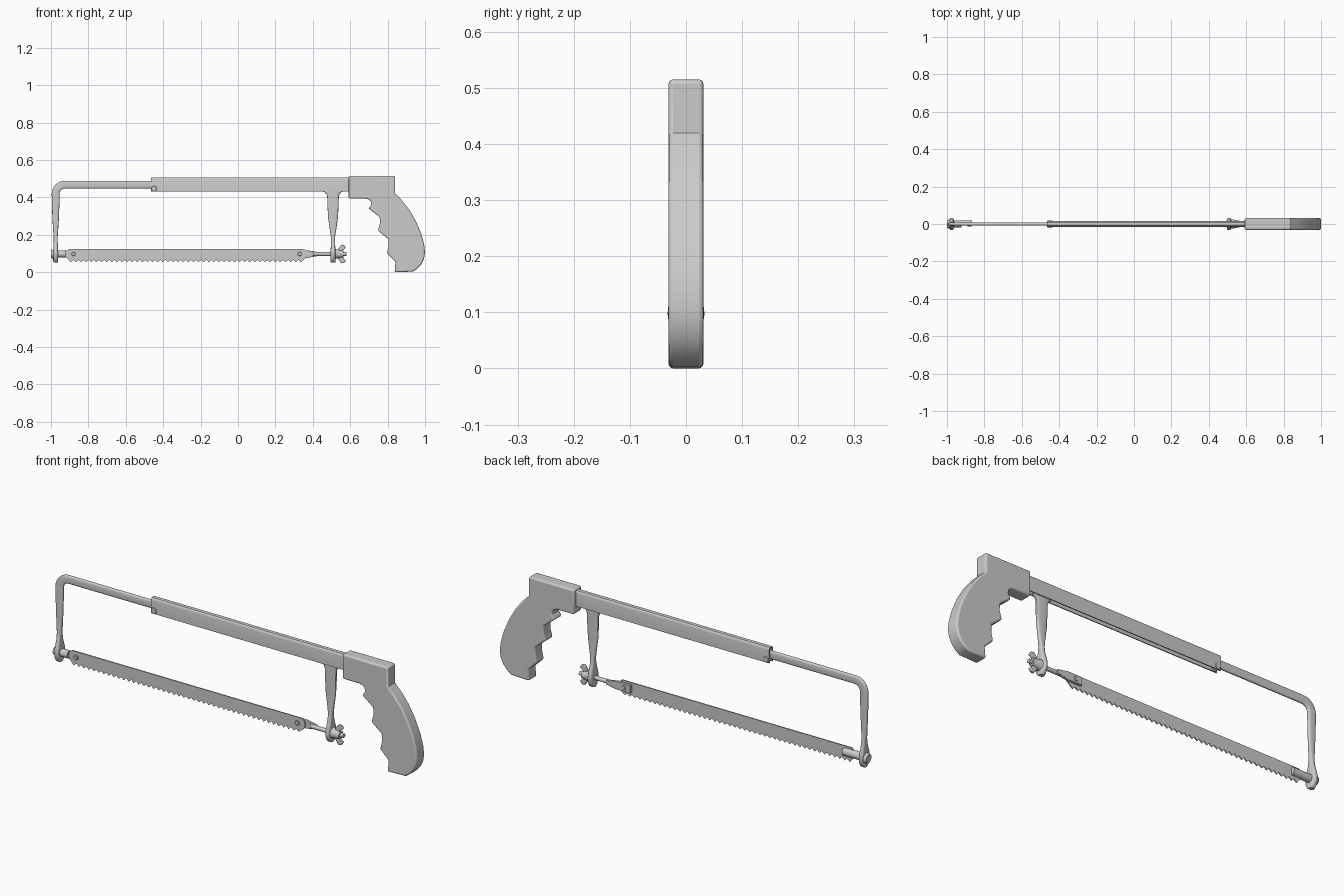
import bpy, bmesh, math
from mathutils import Vector

if "Cube" in bpy.data.objects:
    bpy.data.objects.remove(bpy.data.objects["Cube"])


def finish(bm, name, bevel=0.0, segs=2):
    bmesh.ops.recalc_face_normals(bm, faces=bm.faces)
    me = bpy.data.meshes.new(name)
    bm.to_mesh(me)
    bm.free()
    ob = bpy.data.objects.new(name, me)
    bpy.context.collection.objects.link(ob)
    if bevel:
        m = ob.modifiers.new("bevel", "BEVEL")
        m.width, m.segments = bevel, segs
        m.limit_method, m.angle_limit = "ANGLE", math.radians(50)
    bpy.ops.object.select_all(action="DESELECT")
    ob.select_set(True)
    bpy.context.view_layer.objects.active = ob
    bpy.ops.object.shade_smooth_by_angle(angle=math.radians(35))
    return ob


def prism(name, pts, lo, hi, axis="y", bevel=0.0, segs=2):
    """Extrude an (x,z) outline along y, or a (y,z) outline along x."""
    bm = bmesh.new()
    if axis == "y":
        co, d = [(a, lo, b) for a, b in pts], Vector((0, hi - lo, 0))
    else:
        co, d = [(lo, a, b) for a, b in pts], Vector((hi - lo, 0, 0))
    f = bm.faces.new([bm.verts.new(c) for c in co])
    r = bmesh.ops.extrude_face_region(bm, geom=[f])
    vs = [g for g in r["geom"] if isinstance(g, bmesh.types.BMVert)]
    bmesh.ops.translate(bm, vec=d, verts=vs)
    # restore the starting cap if the extrude consumed it
    if not f.is_valid:
        bmesh.ops.holes_fill(bm, edges=bm.edges, sides=0)
    return finish(bm, name, bevel, segs)


def loft(name, path, n=20, power=0.6):
    """Rounded section swept in the xz plane; path rows: x, z, half width, half depth."""
    bm = bmesh.new()
    rings = []
    for i, (x, z, w, d) in enumerate(path):
        a, b = path[max(i - 1, 0)], path[min(i + 1, len(path) - 1)]
        t = Vector((b[0] - a[0], 0, b[1] - a[1])).normalized()
        nrm = Vector((-t.z, 0, t.x))
        ring = []
        for k in range(n):
            c, s = math.cos(2 * math.pi * k / n), math.sin(2 * math.pi * k / n)
            c = math.copysign(abs(c) ** power, c)
            s = math.copysign(abs(s) ** power, s)
            ring.append(bm.verts.new(Vector((x, d * s, z)) + nrm * w * c))
        rings.append(ring)
    for r0, r1 in zip(rings, rings[1:]):
        for k in range(n):
            bm.faces.new((r0[k], r0[(k + 1) % n], r1[(k + 1) % n], r1[k]))
    bm.faces.new(rings[0])
    bm.faces.new(rings[-1])
    return finish(bm, name)


def round_x(name, x0, x1, z, r0, r1=None):
    r1 = r0 if r1 is None else r1
    return loft(name, [(x0, z, r0, r0), (x1, z, r1, r1)], 24, 1.0)


def round_y(name, x, z, r, y0, y1):
    pts = [(x + r * math.cos(k * math.pi / 10), z + r * math.sin(k * math.pi / 10))
           for k in range(20)]
    return prism(name, pts, y0, y1, bevel=0.002, segs=1)


ZB = 0.097  # height of the blade tension axis

# Pistol grip with finger notches
back = [(0.84, 0.42), (0.875, 0.385), (0.915, 0.335), (0.95, 0.275), (0.98, 0.205),
        (0.995, 0.15), (1.0, 0.105), (0.994, 0.07), (0.98, 0.042), (0.96, 0.02), (0.935, 0.003)]
front = [(0.837, 0.0), (0.842, 0.056), (0.796, 0.1), (0.805, 0.14), (0.805, 0.176),
         (0.748, 0.222), (0.76, 0.265), (0.757, 0.295), (0.698, 0.34), (0.713, 0.362),
         (0.71, 0.378), (0.698, 0.389), (0.68, 0.393), (0.592, 0.393)]
prism("handle", [(0.592, 0.515), (0.84, 0.515)] + back + front, -0.031, 0.031,
      bevel=0.008, segs=3)

# Folded channel spine, open underneath
half = [(0.015, 0.43), (0.015, 0.494), (0.0135, 0.501), (0.009, 0.506), (0.003, 0.507)]
inner = [(0.010, 0.43), (0.010, 0.494), (0.007, 0.501)]
outline = half + [(-y, z) for y, z in reversed(half)]
outline += [(-y, z) for y, z in inner] + list(reversed(inner))
prism("spine_channel", outline, -0.465, 0.62, axis="x")
round_y("spine_rivet", -0.449, 0.446, 0.015, -0.018, 0.018)

# Sliding front arm bending down into a flattened eye
path = [(-0.25, 0.468, 0.02, 0.009), (-0.925, 0.468, 0.02, 0.009)]
for k in range(1, 7):
    a = math.pi / 2 * (1 + k / 6)
    path.append((-0.925 + 0.05 * math.cos(a), 0.418 + 0.05 * math.sin(a), 0.021, 0.009))
eye = [(0.19, 0.011, 0.012), (0.16, 0.011, 0.017), (0.135, 0.012, 0.025), (0.115, 0.013, 0.031),
       (ZB, 0.013, 0.033), (0.078, 0.013, 0.03), (0.062, 0.013, 0.022), (0.052, 0.012, 0.01)]
path += [(-0.975, 0.36, 0.02, 0.009), (-0.975, 0.28, 0.017, 0.009), (-0.975, 0.22, 0.013, 0.01)]
loft("front_arm", path + [(-0.975, z, w, d) for z, w, d in eye])

# Rear arm with flared root
root = [(0.47, 0.05, 0.009), (0.43, 0.05, 0.009), (0.42, 0.037, 0.009), (0.405, 0.031, 0.009),
        (0.36, 0.03, 0.009), (0.29, 0.026, 0.009), (0.22, 0.016, 0.01)]
loft("rear_arm", [(0.508, z, w, d) for z, w, d in root + eye])

# Toothed blade
teeth, x0, x1 = 46, -0.905, 0.352
step = (x1 - x0) / teeth
edge = [(-0.905, 0.125), (-0.918, 0.112), (-0.922, ZB), (-0.918, 0.08)]
for i in range(teeth):
    edge += [(x0 + i * step, 0.066), (x0 + (i + 0.35) * step, 0.053)]
edge += [(x1, 0.066), (0.367, 0.08), (0.371, ZB), (0.367, 0.112), (0.352, 0.125)]
prism("blade", edge, -0.006, 0.0)
for name, x in (("front_blade_pin", -0.88), ("rear_blade_pin", 0.33)):
    round_y(name, x, ZB, 0.011, -0.013, 0.016)

# Front blade holder: head, shank and half-round seat behind the blade
round_x("front_holder_head", -1.0, -0.985, ZB, 0.02, 0.026)
round_x("front_holder_shank", -0.99, -0.923, ZB, 0.019)
seat = [(0.019 * math.sin(k * math.pi / 10), ZB + 0.019 * math.cos(k * math.pi / 10))
        for k in range(11)]
prism("front_holder_seat", seat, -0.925, -0.865, axis="x")

# Rear blade holder: tapered plate and threaded rod
prism("rear_holder_plate", [(0.295, 0.077), (0.295, 0.117), (0.37, 0.117), (0.43, 0.107),
                            (0.43, 0.087), (0.37, 0.077)], 0.0, 0.014, bevel=0.002)
round_x("tension_rod", 0.40, 0.58, ZB, 0.010)

# Wing nut
round_x("wing_nut_hub", 0.52, 0.563, ZB, 0.026, 0.018)
for name, s in (("upper", 1), ("lower", -1)):
    wing = [(0.533, 0.012), (0.538, 0.03), (0.552, 0.05), (0.567, 0.048),
            (0.577, 0.034), (0.562, 0.022), (0.556, 0.01)]
    prism(name + "_nut_wing", [(x, ZB + s * z) for x, z in wing], -0.007, 0.007, bevel=0.003)
